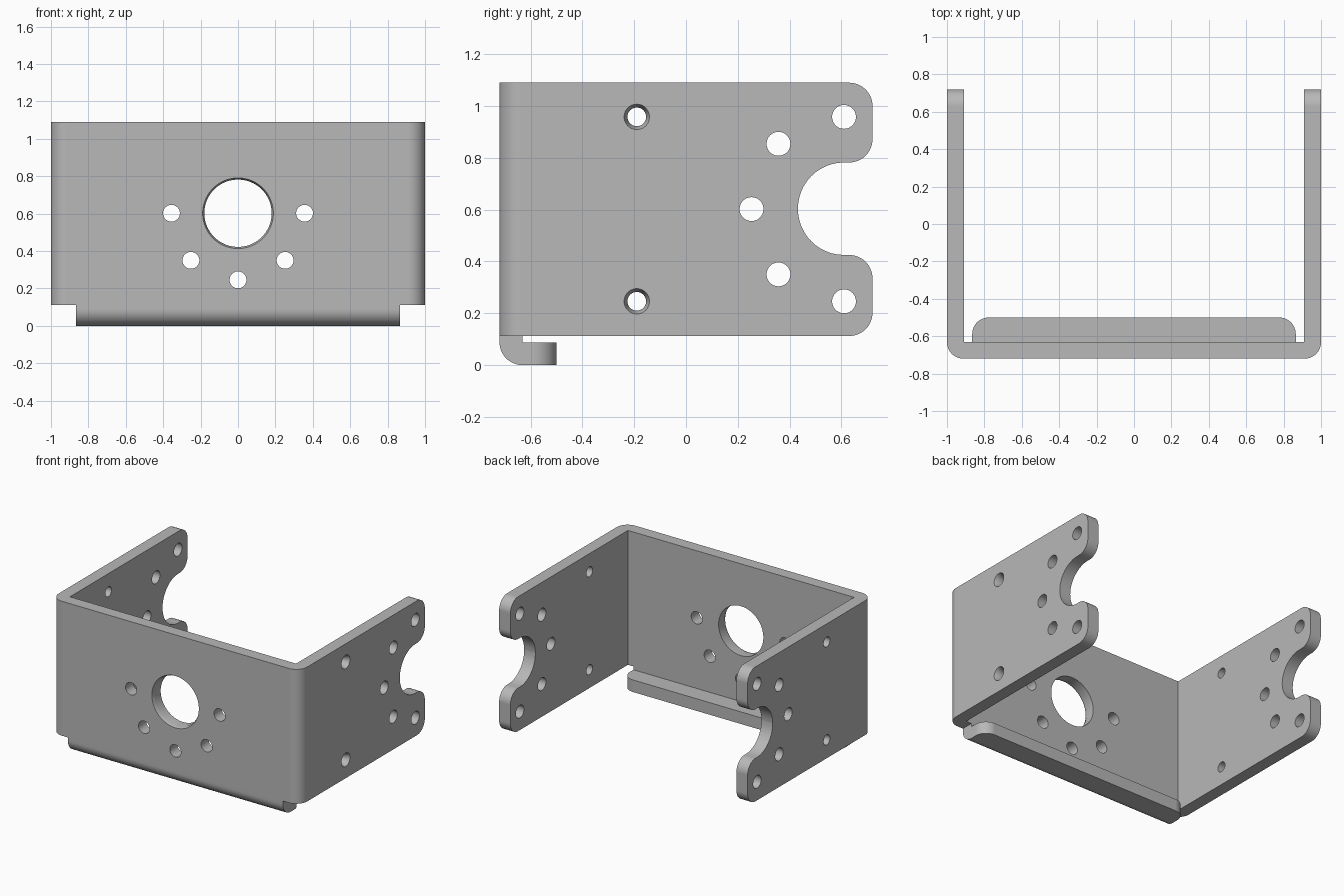
import bpy, bmesh, math
from mathutils import Vector

cube = bpy.data.objects.get("Cube")
if cube:
    bpy.data.objects.remove(cube, do_unlink=True)

STEPS = 12          # segments per rounded corner
MID_Z = 0.602       # height of the hole pattern centre
BEND = 0.088        # outer bend radius
BASE_Z = 0.112      # lower edge of the walls


def rounded(corners):
    """Outline from right-angled corners given as (u, v, radius)."""
    out = []
    for i, (u, v, r) in enumerate(corners):
        p = Vector((u, v))
        if r == 0:
            out.append(p)
            continue
        a = (Vector(corners[i - 1][:2]) - p).normalized()
        b = (Vector(corners[(i + 1) % len(corners)][:2]) - p).normalized()
        for k in range(STEPS + 1):
            t = math.pi / 2 * k / STEPS
            out.append(p + r * (a + b) - r * (b * math.cos(t) + a * math.sin(t)))
    return out


def make_object(name, bm):
    bmesh.ops.recalc_face_normals(bm, faces=bm.faces[:])
    mesh = bpy.data.meshes.new(name)
    bm.to_mesh(mesh)
    bm.free()
    obj = bpy.data.objects.new(name, mesh)
    bpy.context.collection.objects.link(obj)
    return obj


def prism(name, corners, axis, lo, hi):
    """Extrude a rounded outline along x or z."""
    bm = bmesh.new()
    place = (lambda p, w: (w, p.x, p.y)) if axis == "x" else (lambda p, w: (p.x, p.y, w))
    face = bm.faces.new([bm.verts.new(place(p, lo)) for p in rounded(corners)])
    ext = bmesh.ops.extrude_face_region(bm, geom=[face])["geom"]
    shift = (hi - lo, 0, 0) if axis == "x" else (0, 0, hi - lo)
    bmesh.ops.translate(bm, vec=shift, verts=[g for g in ext if isinstance(g, bmesh.types.BMVert)])
    return make_object(name, bm)


def drill(bm, axis, u, v, profile, sides=48):
    """Add a turned cutter; profile is a list of (distance, radius)."""
    rings = []
    for w, r in profile:
        ring = []
        for k in range(sides):
            t = math.tau * k / sides
            a, b = u + r * math.cos(t), v + r * math.sin(t)
            ring.append(bm.verts.new((w, a, b) if axis == "x" else (a, w, b)))
        rings.append(ring)
    for low, high in zip(rings, rings[1:]):
        for k in range(sides):
            n = (k + 1) % sides
            bm.faces.new((low[k], low[n], high[n], high[k]))
    bm.faces.new(rings[0])
    bm.faces.new(rings[-1])


def combine(target, other, operation):
    mod = target.modifiers.new("combine", "BOOLEAN")
    mod.operation, mod.solver, mod.object = operation, "EXACT", other
    bpy.context.view_layer.objects.active = target
    bpy.ops.object.modifier_apply(modifier=mod.name)
    bpy.data.objects.remove(other, do_unlink=True)


# U-shaped wall, trimmed by the side outline with its slot and rounded tabs
bracket = prism("bracket", [
    (-1, -0.72, BEND), (1, -0.72, BEND), (1, 0.8, 0), (0.91, 0.8, 0),
    (0.91, -0.632, 0), (-0.91, -0.632, 0), (-0.91, 0.8, 0), (-1, 0.8, 0)], "z", 0, 1.2)
side_outline = prism("side_outline", [
    (-0.8, BASE_Z, 0), (0.72, BASE_Z, 0.09), (0.72, 0.425, 0.09), (0.432, 0.425, 0.178),
    (0.432, 0.782, 0.178), (0.72, 0.782, 0.09), (0.72, 1.09, 0.09), (-0.8, 1.09, 0)],
    "x", -1.2, 1.2)
combine(bracket, side_outline, "INTERSECT")

# Bent lower flange with rounded rear corners
flange = prism("flange", [
    (-0.72, 0, BEND), (-0.4, 0, 0), (-0.4, 0.088, 0), (-0.632, 0.088, 0),
    (-0.632, 0.2, 0), (-0.72, 0.2, 0)], "x", -1, 1)
flange_outline = prism("flange_outline", [
    (-0.865, -0.8, 0), (0.865, -0.8, 0), (0.865, -0.5, 0.088), (-0.865, -0.5, 0.088)],
    "z", -0.1, 0.3)
combine(flange, flange_outline, "INTERSECT")
combine(bracket, flange, "UNION")

# Holes in the side walls, countersunk on the left wall only
bm = bmesh.new()
for y, dz in ((0.61, 0.356), (0.61, -0.356), (0.357, 0.252), (0.357, -0.252), (0.253, 0)):
    drill(bm, "x", y, MID_Z + dz, [(-1.1, 0.046), (1.1, 0.046)])
for dz in (0.356, -0.356):
    drill(bm, "x", -0.19, MID_Z + dz,
          [(-1.1, 0.036), (0.965, 0.036), (1, 0.049), (1.1, 0.049)])
# Front wall: chamfered centre hole and five holes on the arc below it
drill(bm, "y", 0, MID_Z, [(-0.8, 0.189), (-0.72, 0.189), (-0.7, 0.18), (-0.5, 0.18)], 96)
for k in range(5):
    t = math.pi + k * math.pi / 4
    drill(bm, "y", 0.356 * math.cos(t), MID_Z + 0.356 * math.sin(t), [(-0.8, 0.045), (-0.5, 0.045)])
combine(bracket, make_object("hole_cutters", bm), "DIFFERENCE")

# Single grey metal finish
grey = bpy.data.materials.new("grey_metal")
grey.use_nodes = True
colour = (0.48, 0.48, 0.48, 1)
grey.diffuse_color = colour
grey.node_tree.nodes["Principled BSDF"].inputs["Base Color"].default_value = colour
bracket.data.materials.clear()
bracket.data.materials.append(grey)
for poly in bracket.data.polygons:
    poly.material_index = 0

# Smooth bends with crisp edges
bpy.ops.object.select_all(action="DESELECT")
bracket.select_set(True)
bpy.context.view_layer.objects.active = bracket
bpy.ops.object.shade_smooth_by_angle(angle=math.radians(25))
weighted = bracket.modifiers.new("weighted_normals", "WEIGHTED_NORMAL")
weighted.keep_sharp = True
